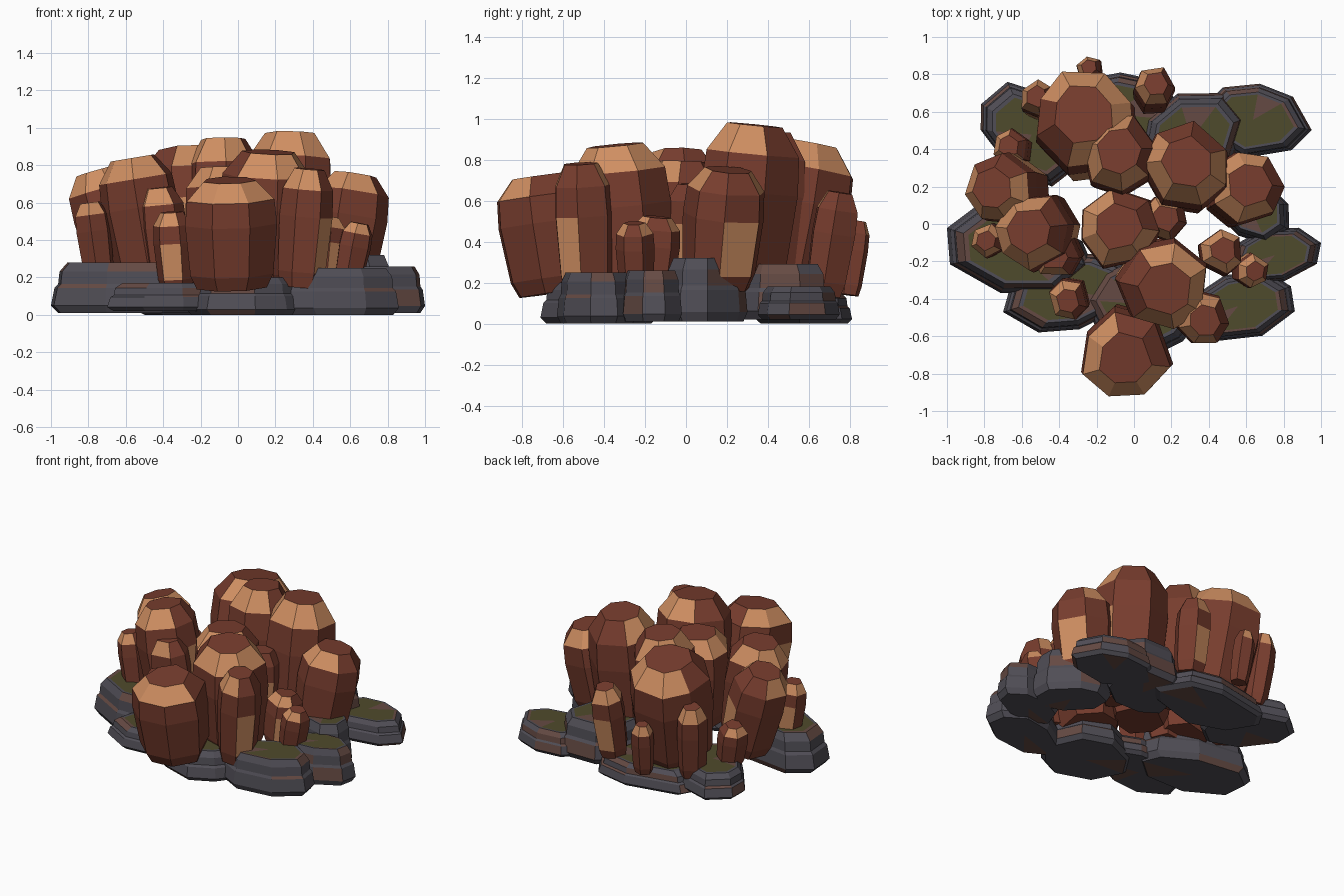
import bpy, bmesh, math, random
from mathutils import Vector

cube = bpy.data.objects.get("Cube")
if cube:
    bpy.data.objects.remove(cube, do_unlink=True)
rng = random.Random(11)


def material(name, color):
    m = bpy.data.materials.new(name)
    m.use_nodes = True
    m.diffuse_color = (*color, 1)
    m.node_tree.nodes["Principled BSDF"].inputs["Base Color"].default_value = (*color, 1)
    return m


brown = material("crystal brown", (0.185, 0.046, 0.027))
tan = material("crystal copper", (0.62, 0.27, 0.12))
grey = material("stone grey", (0.08, 0.075, 0.092))
moss = material("moss green", (0.078, 0.07, 0.025))
rust = material("stone rust", (0.13, 0.068, 0.056))


def finish(bm, name, mats):
    bmesh.ops.recalc_face_normals(bm, faces=bm.faces[:])
    mesh = bpy.data.meshes.new(name)
    bm.to_mesh(mesh)
    bm.free()
    for m in mats:
        mesh.materials.append(m)
    ob = bpy.data.objects.new(name, mesh)
    bpy.context.collection.objects.link(ob)


def loft(bm, rings, paint):
    """Skin a stack of point rings; paint(level, side) gives the material slot."""
    rows = [[bm.verts.new(p) for p in ring] for ring in rings]
    n = len(rows[0])
    for level in range(len(rows) - 1):
        for i in range(n):
            j = (i + 1) % n
            f = bm.faces.new((rows[level][i], rows[level][j],
                              rows[level + 1][j], rows[level + 1][i]))
            f.material_index = paint(level, i)
    return rows


def fan(bm, ring, center, slots):
    """Close a ring with triangles; slots lists the material of each wedge."""
    hub = bm.verts.new(center)
    for i, slot in enumerate(slots):
        bm.faces.new((ring[i], ring[(i + 1) % len(ring)], hub)).material_index = slot


def crystal(name, top, base, radius, plain=0, sides=7):
    """Leaning faceted column; cap bevels are copper except towards the plain angle."""
    top, base = Vector(top), Vector(base)
    axis = top - base
    turn = Vector((0, 0, 1)).rotation_difference(axis.normalized())
    start = rng.uniform(0, math.tau)
    wob = [rng.uniform(0.96, 1.1) for _ in range(sides)]
    ang = [start + math.tau * (i + rng.uniform(-0.15, 0.15)) / sides for i in range(sides)]
    rings = []
    for t, r in ((0, 0.76), (0.13, 0.9), (0.6, 1.0), (0.83, 0.95), (1, 0.57)):
        rings.append([base + axis * t + turn @ Vector((
            math.cos(a) * radius * r * w, math.sin(a) * radius * r * w, 0))
            for a, w in zip(ang, wob)])
    stripe = rng.randrange(sides)

    def paint(level, i):
        if level == 3:
            facing = start + math.tau * (i + 0.5) / sides - math.radians(plain)
            return int(math.cos(facing) < 0.6)
        return int(level == 1 and i == stripe)

    bm = bmesh.new()
    rows = loft(bm, rings, paint)
    bm.faces.new(rows[0])
    bm.faces.new(rows[-1])
    finish(bm, name, (brown, tan))


def rock(name, x0, x1, y0, y1, z0, z1, angle, sides=8):
    """Layered slab fitted to a footprint, with a mossy patch on top."""
    c, s = math.cos(math.radians(angle)), math.sin(math.radians(angle))
    pts = []
    for i in range(sides):
        a = math.tau * (i + rng.uniform(-0.2, 0.2)) / sides
        p = Vector((math.cos(a), 0.65 * math.sin(a))) * rng.uniform(0.95, 1.08)
        pts.append((p.x * c - p.y * s, p.x * s + p.y * c))
    xs, ys = [p[0] for p in pts], [p[1] for p in pts]
    fit = lambda v, vs, lo, hi: lo + (hi - lo) * (v - min(vs)) / (max(vs) - min(vs))
    out = [Vector((fit(x, xs, x0, x1), fit(y, ys, y0, y1), 0)) for x, y in pts]
    mid = sum(out, Vector()) / sides
    rings = []
    for t, r in ((0, 0.9), (0.15, 1), (0.5, 0.95), (0.57, 0.9), (0.82, 0.88), (1, 0.77), (1, 0.7)):
        rings.append([mid + (p - mid) * r + Vector((0, 0, z0 + (z1 - z0) * t)) for p in out])
    rusty = (0.1, 0.2, 0.3, 0.3, 0.2, 0.2)
    bm = bmesh.new()
    rows = loft(bm, rings, lambda level, i: 2 if rng.random() < rusty[level] else 0)
    first = rng.randrange(sides)
    fan(bm, rows[0], mid + Vector((0, 0, z0)), [2 if i == first else 0 for i in range(sides)])
    fan(bm, rows[-1], mid + Vector((0, 0, z1)), [2 if i == first else 1 for i in range(sides)])
    finish(bm, name, (grey, moss, rust))


# Ring of stone slabs
rock("stone_back_left_outer", 0.33, 0.95, 0.35, 0.75, 0.02, 0.18, -8)
rock("stone_back_left_inner", 0.02, 0.60, 0.22, 0.70, 0.02, 0.29, 20)
rock("stone_back", -0.54, 0.29, 0.34, 0.81, 0, 0.15, 0)
rock("stone_back_right", -0.82, -0.26, 0.20, 0.76, 0.03, 0.20, -30)
rock("stone_right", -1.0, -0.22, -0.37, 0.09, 0.01, 0.28, -18)
rock("stone_front_right", -0.70, 0.0, -0.58, -0.16, 0.02, 0.17, 18)
rock("stone_front", -0.28, 0.38, -0.71, -0.14, 0, 0.20, 0)
rock("stone_front_left", 0.24, 0.86, -0.63, -0.24, 0, 0.25, 25)
rock("stone_left_outer", 0.50, 1.0, -0.32, -0.02, 0.01, 0.26, 20)
rock("stone_left_inner", 0.40, 0.83, -0.11, 0.30, 0.01, 0.32, -30)

# Large crystals: top centre, foot centre, radius, plain angle
crystal("crystal_back_large", (-0.27, 0.59, 0.88), (-0.23, 0.46, 0.14), 0.28, 190, 8)
crystal("crystal_back_middle", (-0.08, 0.39, 0.94), (-0.07, 0.33, 0.16), 0.205)
crystal("crystal_tallest", (0.28, 0.33, 0.97), (0.26, 0.25, 0.16), 0.235, 60)
crystal("crystal_left", (0.62, 0.21, 0.75), (0.54, 0.16, 0.18), 0.205)
crystal("crystal_right_back", (-0.76, 0.19, 0.77), (-0.59, 0.17, 0.18), 0.19, 100)
crystal("crystal_right_middle", (-0.56, -0.03, 0.84), (-0.45, -0.03, 0.18), 0.21, 20)
crystal("crystal_centre", (-0.08, -0.01, 0.79), (-0.06, -0.03, 0.16), 0.22, 40)
crystal("crystal_front_tall", (0.17, -0.35, 0.87), (0.14, -0.28, 0.14), 0.245, 170)
crystal("crystal_front", (-0.05, -0.72, 0.72), (-0.04, -0.64, 0.15), 0.24, 20)
crystal("crystal_front_left", (0.38, -0.52, 0.78), (0.33, -0.49, 0.15), 0.145, -20)

# Small crystals filling the gaps
small = (
    ("crystal_small_centre", (0.17, 0.03, 0.68), (0.15, 0.02, 0.20), 0.125),
    ("crystal_small_left", (0.48, -0.14, 0.52), (0.45, -0.17, 0.17), 0.12),
    ("crystal_small_left_outer", (0.65, -0.25, 0.49), (0.59, -0.24, 0.18), 0.09),
    ("crystal_small_front_right", (-0.35, -0.41, 0.55), (-0.32, -0.38, 0.14), 0.11),
    ("crystal_small_right_outer", (-0.79, -0.09, 0.60), (-0.74, -0.09, 0.22), 0.09),
    ("crystal_small_back_right", (-0.67, 0.42, 0.45), (-0.62, 0.40, 0.16), 0.10),
    ("crystal_small_back_edge", (-0.52, 0.68, 0.64), (-0.48, 0.62, 0.13), 0.10),
    ("crystal_small_back", (-0.24, 0.84, 0.50), (-0.22, 0.79, 0.14), 0.07),
    ("crystal_small_back_left", (0.12, 0.75, 0.64), (0.10, 0.67, 0.14), 0.11),
    ("crystal_small_right", (-0.43, -0.17, 0.68), (-0.38, -0.14, 0.16), 0.13),
)
for name, top, base, radius in small:
    crystal(name, top, base, radius, sides=6)
